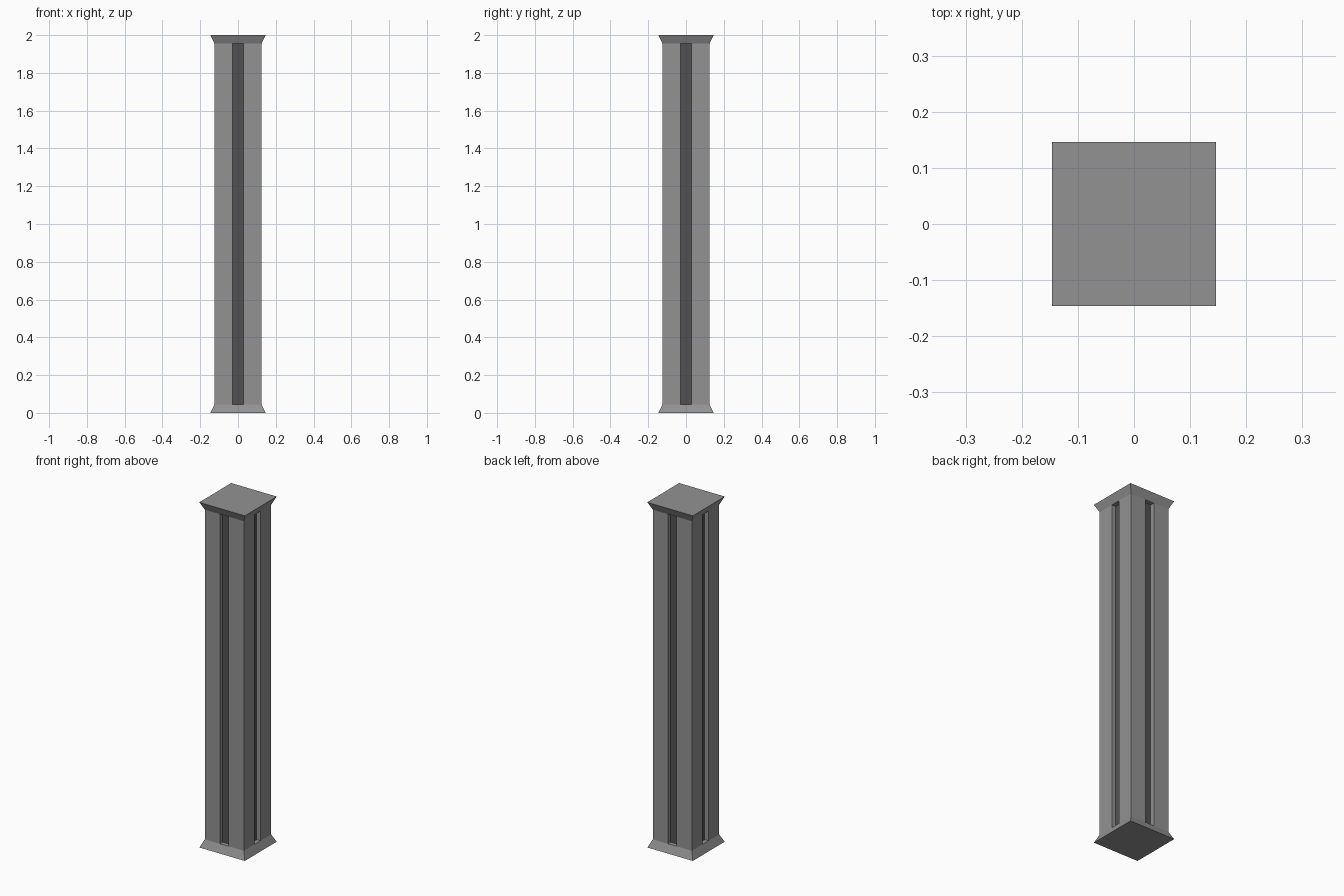
import bpy, bmesh
from mathutils import Matrix, Vector

cube = bpy.data.objects.get("Cube")
if cube:
    bpy.data.objects.remove(cube, do_unlink=True)

HEIGHT = 2.0
CAP = 0.045      # height of each flared end
OUTER = 0.146    # half width of the flared ends
HALF = 0.125     # half width of the shaft
SLOT = 0.028     # half width of the grooves
FLOOR = 0.1      # distance of groove floors from the axis


def material(name, value):
    mat = bpy.data.materials.new(name)
    mat.use_nodes = True
    colour = (value, value, value, 1)
    mat.diffuse_color = colour
    mat.node_tree.nodes["Principled BSDF"].inputs["Base Color"].default_value = colour
    return mat


grey = material("stone_grey", 0.29)
dark = material("dark_grey", 0.083)


def make_object(name, bm, mats):
    bmesh.ops.recalc_face_normals(bm, faces=bm.faces)
    mesh = bpy.data.meshes.new(name)
    bm.to_mesh(mesh)
    bm.free()
    for mat in mats:
        mesh.materials.append(mat)
    obj = bpy.data.objects.new(name, mesh)
    bpy.context.collection.objects.link(obj)
    return obj


def loft(name, rings, mats):
    """Closed solid through two matching rings of points."""
    bm = bmesh.new()
    low, high = [[bm.verts.new(p) for p in ring] for ring in rings]
    n = len(low)
    for i in range(n):
        j = (i + 1) % n
        bm.faces.new((low[i], low[j], high[j], high[i]))
    bm.faces.new(low[::-1])
    bm.faces.new(high)
    return make_object(name, bm, mats)


def square(half, z):
    return [(-half, -half, z), (half, -half, z), (half, half, z), (-half, half, z)]


# Shaft: one grooved side turned four times to make the cross-section
side = [(-HALF, -HALF), (-SLOT, -HALF), (-SLOT, -FLOOR), (SLOT, -FLOOR), (SLOT, -HALF)]
section = [Matrix.Rotation(k * 1.5707963, 2) @ Vector(p) for k in range(4) for p in side]
rings = [[(p.x, p.y, z) for p in section] for z in (CAP, HEIGHT - CAP)]
shaft = loft("shaft", rings, [grey, dark])

# Groove floors are dark
for face in shaft.data.polygons:
    reach = max(abs(face.center.x), abs(face.center.y))
    if abs(face.normal.z) < 0.5 and abs(reach - FLOOR) < 0.005:
        face.material_index = 1

# Flared base and capital
loft("base", [square(OUTER, 0), square(HALF, CAP)], [grey])
loft("capital", [square(HALF, HEIGHT - CAP), square(OUTER, HEIGHT)], [grey])
